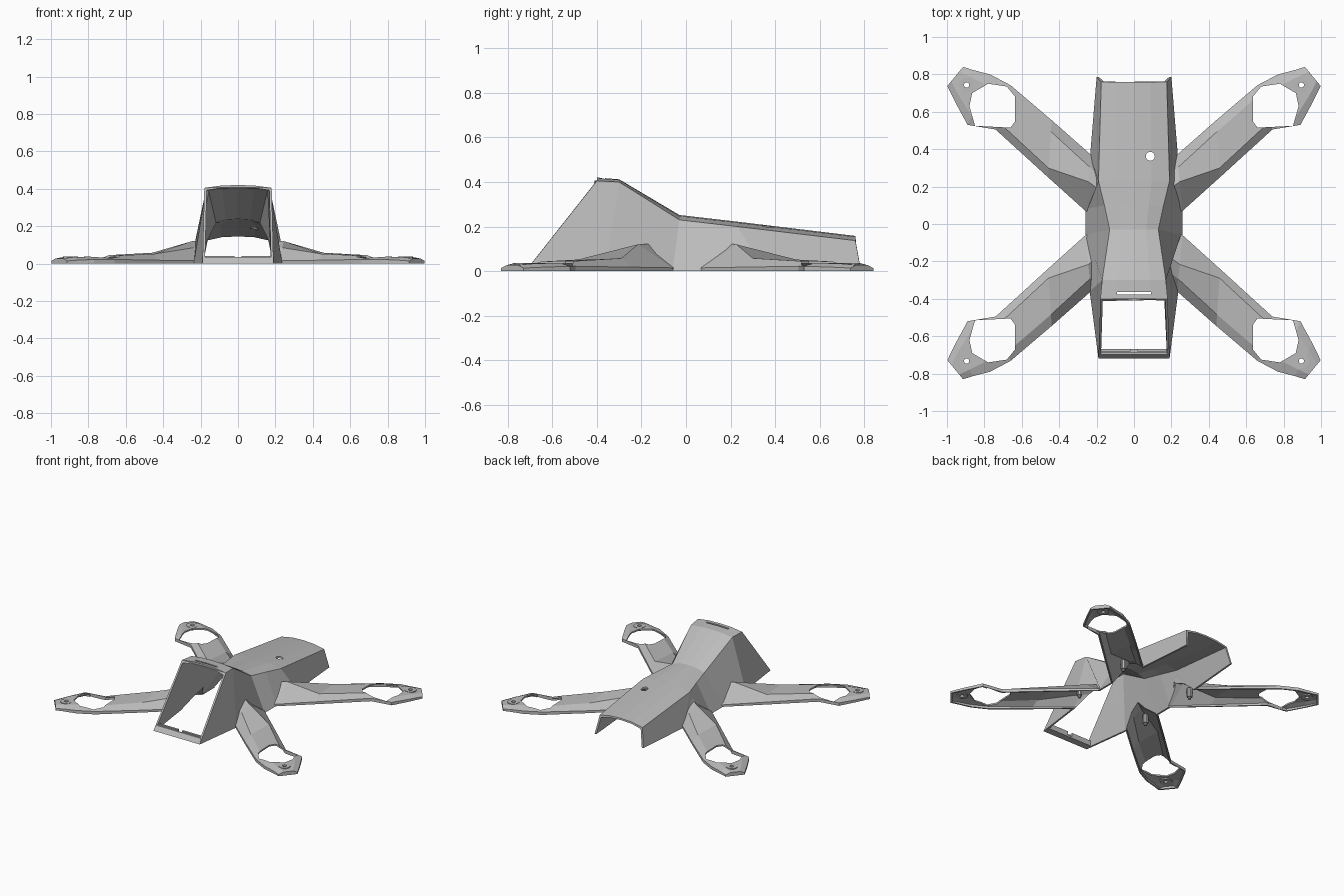
import bpy, bmesh, math
from mathutils import Vector

cube = bpy.data.objects.get("Cube")
if cube:
    bpy.data.objects.remove(cube, do_unlink=True)

grey = bpy.data.materials.new("light_grey")
grey.use_nodes = True
grey.diffuse_color = (0.5, 0.5, 0.5, 1)
grey.node_tree.nodes["Principled BSDF"].inputs["Base Color"].default_value = (0.5, 0.5, 0.5, 1)

MID_Y = 0.005      # the arms mirror about this line
DEPTH = -0.06      # cutters reach below the open underside


def finish(name, bm):
    bmesh.ops.recalc_face_normals(bm, faces=bm.faces)
    mesh = bpy.data.meshes.new(name)
    bm.to_mesh(mesh)
    bm.free()
    obj = bpy.data.objects.new(name, mesh)
    mesh.materials.append(grey)
    bpy.context.collection.objects.link(obj)
    return obj


def loft(name, rings):
    """Closed solid through rings of equal point count."""
    bm = bmesh.new()
    rows = [[bm.verts.new(p) for p in ring] for ring in rings]
    n = len(rows[0])
    for a, b in zip(rows, rows[1:]):
        for i in range(n):
            j = (i + 1) % n
            bm.faces.new((a[i], a[j], b[j], b[i]))
    bm.faces.new(rows[0])
    bm.faces.new(rows[-1])
    return finish(name, bm)


def prism(name, outline, low, high):
    return loft(name, [[(x, y, z) for x, y in outline] for z in (low, high)])


def disc(x, y, r, n=16):
    steps = [math.tau * i / n for i in range(n)]
    return [(x + r * math.cos(a), y + r * math.sin(a)) for a in steps]


def box(x0, x1, y0, y1):
    return [(x0, y0), (x1, y0), (x1, y1), (x0, y1)]


def combine(target, other, operation):
    mod = target.modifiers.new("combine", "BOOLEAN")
    mod.operation = operation
    mod.solver = "EXACT"
    mod.object = other
    bpy.context.view_layer.objects.active = target
    bpy.ops.object.modifier_apply(modifier=mod.name)
    bpy.data.objects.remove(other, do_unlink=True)


# Body stations: bottom half width, bottom y, edge half width, edge y, edge z, crown z
BODY = [
    (0.19, -0.72, 0.18, -0.40, 0.405, 0.42),
    (0.237, -0.36, 0.17, -0.30, 0.40, 0.412),
    (0.26, -0.06, 0.13, -0.03, 0.23, 0.252),
    (0.26, 0.08, 0.158, 0.10, 0.215, 0.237),
    (0.235, 0.36, 0.19, 0.23, 0.20, 0.222),
    (0.20, 0.785, 0.175, 0.76, 0.137, 0.158),
]


def body_ring(station, wall, shift=0.0):
    bx, by, ex, ey, ez, cz = station
    side = [(bx - wall, by, 0)]
    if wall:
        side = [(bx - wall, by, DEPTH), (bx - wall, by, 0)]
    side += [(ex - wall, ey, ez - wall), (ex * 0.5, ey, ez + (cz - ez) * 0.8 - wall)]
    pts = side + [(0, ey, cz - wall)] + [(-x, y, z) for x, y, z in reversed(side)]
    return [(x, y + shift, z) for x, y, z in pts]


# Arm stations: inner edge, outer edge, ridge fractions, ridge heights, edge height
ARM = [
    ((0.16, 0.02), (0.12, 0.28), 0.50, 0.78, 0.125, 0.09, 0.012),
    ((0.26, 0.07), (0.23, 0.37), 0.52, 0.78, 0.12, 0.085, 0.015),
    ((0.46, 0.25), (0.44, 0.555), 0.16, 0.80, 0.058, 0.052, 0.018),
    ((0.74, 0.505), (0.66, 0.742), 0.18, 0.80, 0.043, 0.041, 0.022),
    ((0.89, 0.53), (0.77, 0.80), 0.18, 0.80, 0.037, 0.037, 0.022),
    ((0.955, 0.65), (0.86, 0.823), 0.20, 0.80, 0.034, 0.034, 0.018),
    ((0.998, 0.738), (0.914, 0.84), 0.25, 0.75, 0.027, 0.027, 0.014),
]


def arm_ring(station, wall, sx, sy, back=0.0):
    p, q, f, g, h1, h2, e = station
    p, q = Vector(p), Vector(q)
    step = (q - p).normalized() * wall
    p, q = p + step, q - step
    pull = Vector((0.75, 0.66)) * back
    low = DEPTH if wall else 0
    flat = [(p, low), (p, e - wall * 0.5), (p.lerp(q, f), h1 - wall),
            (p.lerp(q, g), h2 - wall), (q, e - wall * 0.5), (q, low)]
    return [place(v.x - pull.x, v.y - pull.y, sx, sy) + (z,) for v, z in flat]


def place(x, y, sx, sy):
    return (sx * x, MID_Y + sy * (y - MID_Y))


def arm_solid(name, wall, sx, sy):
    rings = [arm_ring(s, wall, sx, sy, wall * 1.2 if s is ARM[-1] else 0) for s in ARM]
    return loft(name, rings)


# Body shell: outer solid and the hollow
shell = loft("canopy_shell", [body_ring(s, 0) for s in BODY])
WALL = 0.013
hollow = loft("hollow", [body_ring(BODY[0], WALL, -0.2)]
              + [body_ring(s, WALL) for s in BODY]
              + [body_ring(BODY[-1], WALL, 0.2)])

# Four arms join the shell, and their undersides open into it
corners = [(sx, sy) for sx in (1, -1) for sy in (1, -1)]
for sx, sy in corners:
    combine(shell, arm_solid("arm", 0, sx, sy), "UNION")
combine(shell, hollow, "DIFFERENCE")
for sx, sy in corners:
    combine(shell, arm_solid("arm_hollow", 0.011, sx, sy), "DIFFERENCE")

# Large opening and motor mount near each arm tip
OPENING = [(0.865, 0.70), (0.78, 0.75), (0.68, 0.735), (0.635, 0.68),
           (0.635, 0.55), (0.66, 0.515), (0.85, 0.525), (0.88, 0.63)]
for sx, sy in corners:
    outline = [place(x, y, sx, sy) for x, y in OPENING]
    combine(shell, prism("opening", outline, -0.1, 0.2), "DIFFERENCE")
    mx, my = place(0.895, 0.743, sx, sy)
    combine(shell, prism("mount", disc(mx, my, 0.04), 0.016, 0.037), "UNION")
    combine(shell, prism("bolt_hole", disc(mx, my, 0.014), -0.1, 0.2), "DIFFERENCE")

# Antenna hole and strap slit in the roof
combine(shell, prism("antenna_hole", disc(0.087, 0.362, 0.024), 0.05, 0.4), "DIFFERENCE")
combine(shell, prism("slit", box(-0.09, 0.09, -0.377, -0.364), 0.3, 0.6), "DIFFERENCE")

# Front sill with a sloped face, and the notched lip behind it
loft("front_sill", [[(x, -0.72, 0), (x, -0.697, 0.034), (x, -0.688, 0.034), (x, -0.688, 0)]
                    for x in (-0.185, 0.185)])
for side, name in ((1, "left_lip"), (-1, "right_lip")):
    prism(name, box(0.018 * side, 0.18 * side, -0.683, -0.668), 0.004, 0.04)
prism("sill_floor", box(-0.18, 0.18, -0.69, -0.668), 0, 0.012)

# Mounting pegs hanging inside the arm roots
for i, (sx, sy) in enumerate(corners):
    x, y = place(0.29, 0.235, sx, sy)
    prism("peg_%d" % (i + 1), disc(x, y, 0.019, 10), 0.02, 0.085)
    prism("peg_tip_%d" % (i + 1), disc(x, y, 0.010, 10), 0.004, 0.02)
